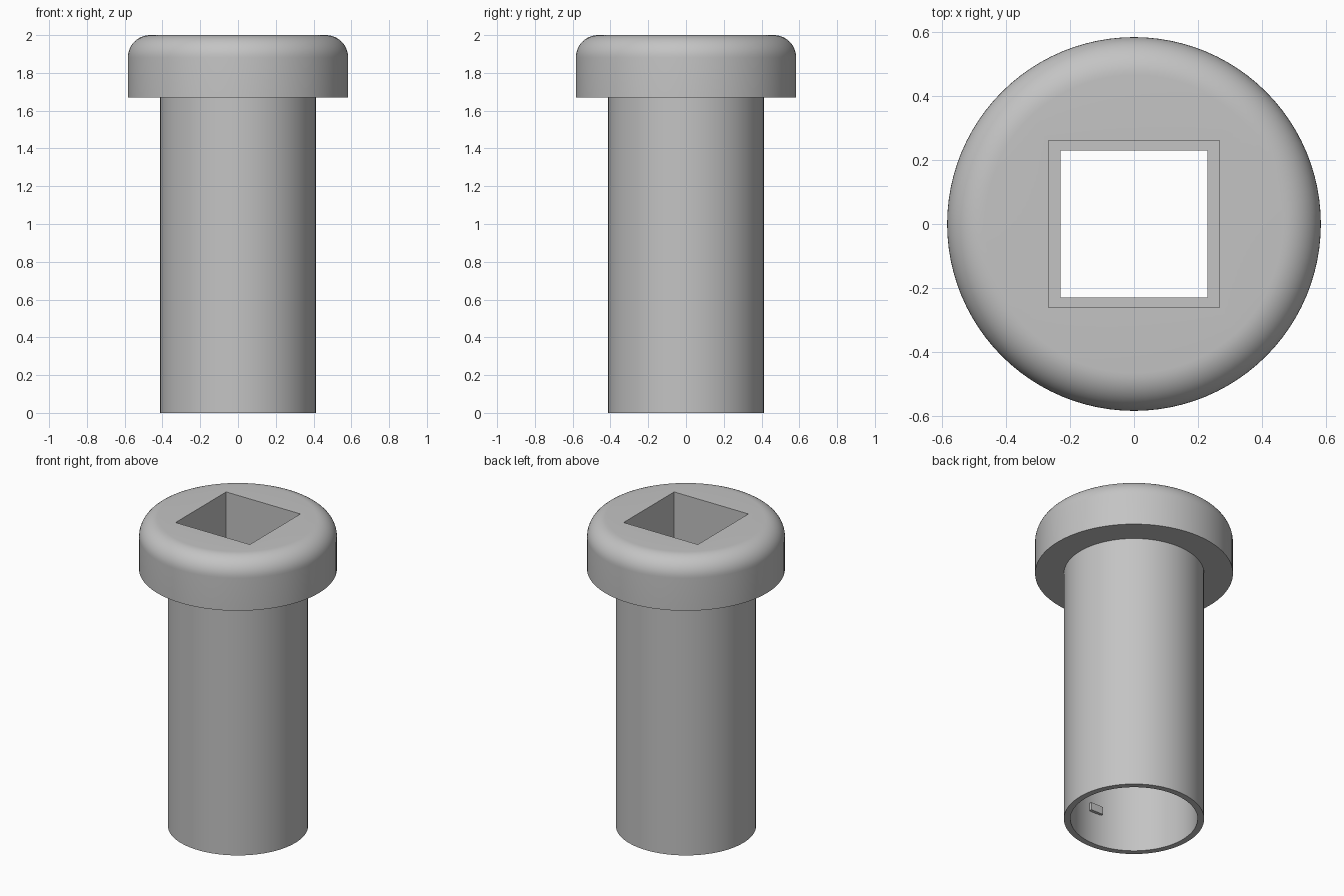
import bpy, bmesh, math
from mathutils import Matrix

default = bpy.data.objects.get("Cube")
if default:
    bpy.data.objects.remove(default, do_unlink=True)

grey = bpy.data.materials.new("plain_grey")
grey.use_nodes = True
colour = (0.55, 0.55, 0.55, 1)
grey.diffuse_color = colour
grey.node_tree.nodes["Principled BSDF"].inputs["Base Color"].default_value = colour


def make_object(name, bm):
    bmesh.ops.recalc_face_normals(bm, faces=bm.faces)
    mesh = bpy.data.meshes.new(name)
    bm.to_mesh(mesh)
    bm.free()
    mesh.materials.append(grey)
    obj = bpy.data.objects.new(name, mesh)
    bpy.context.collection.objects.link(obj)
    return obj


def make_box(name, low, high):
    bm = bmesh.new()
    size = [b - a for a, b in zip(low, high)]
    centre = [(a + b) / 2 for a, b in zip(low, high)]
    bmesh.ops.create_cube(bm, size=1, matrix=Matrix.Translation(centre) @ Matrix.Diagonal((*size, 1)))
    return make_object(name, bm)


def make_lathe(name, profile, segments):
    bm = bmesh.new()
    verts = [bm.verts.new((r, 0, z)) for r, z in profile]
    edges = [bm.edges.new(pair) for pair in zip(verts, verts[1:])]
    bmesh.ops.spin(bm, geom=verts + edges, cent=(0, 0, 0), axis=(0, 0, 1),
                   angle=math.tau, steps=segments)
    bmesh.ops.remove_doubles(bm, verts=bm.verts, dist=0.0001)
    return make_object(name, bm)


def cut(target, low, high):
    cutter = make_box("cutter", low, high)
    cutter.hide_render = True
    mod = target.modifiers.new("cut", "BOOLEAN")
    mod.operation = "DIFFERENCE"
    mod.solver = "EXACT"
    mod.object = cutter
    bpy.context.view_layer.objects.active = target
    bpy.ops.object.modifier_apply(modifier=mod.name)
    bpy.data.objects.remove(cutter, do_unlink=True)


# Hollow shaft with a rounded, flanged head
shaft_r, bore_r, head_r = 0.413, 0.375, 0.583
head_z, ledge_z, web_z, fillet = 1.67, 1.70, 1.6, 0.118
profile = [(0, web_z), (bore_r, web_z), (bore_r, 0), (shaft_r, 0),
           (shaft_r, head_z), (head_r, head_z)]
for i in range(13):
    a = math.pi / 2 * i / 12
    profile.append((head_r - fillet + fillet * math.cos(a), 2 - fillet + fillet * math.sin(a)))
profile.append((0, 2))
body = make_lathe("flanged_sleeve", profile, 96)

# Square socket in the head, stepping in to a smaller square opening
cut(body, (-0.267, -0.26, ledge_z), (0.267, 0.26, 2.2))
cut(body, (-0.23, -0.23, web_z - 0.2), (0.23, 0.23, ledge_z + 0.1))

bpy.ops.object.select_all(action="DESELECT")
body.select_set(True)
bpy.context.view_layer.objects.active = body
bpy.ops.object.shade_smooth_by_angle(angle=math.radians(30))

# Small locating tab on the bore wall
make_box("bore_tab", (-0.06, -0.39, 0.21), (0.03, -0.355, 0.26))
